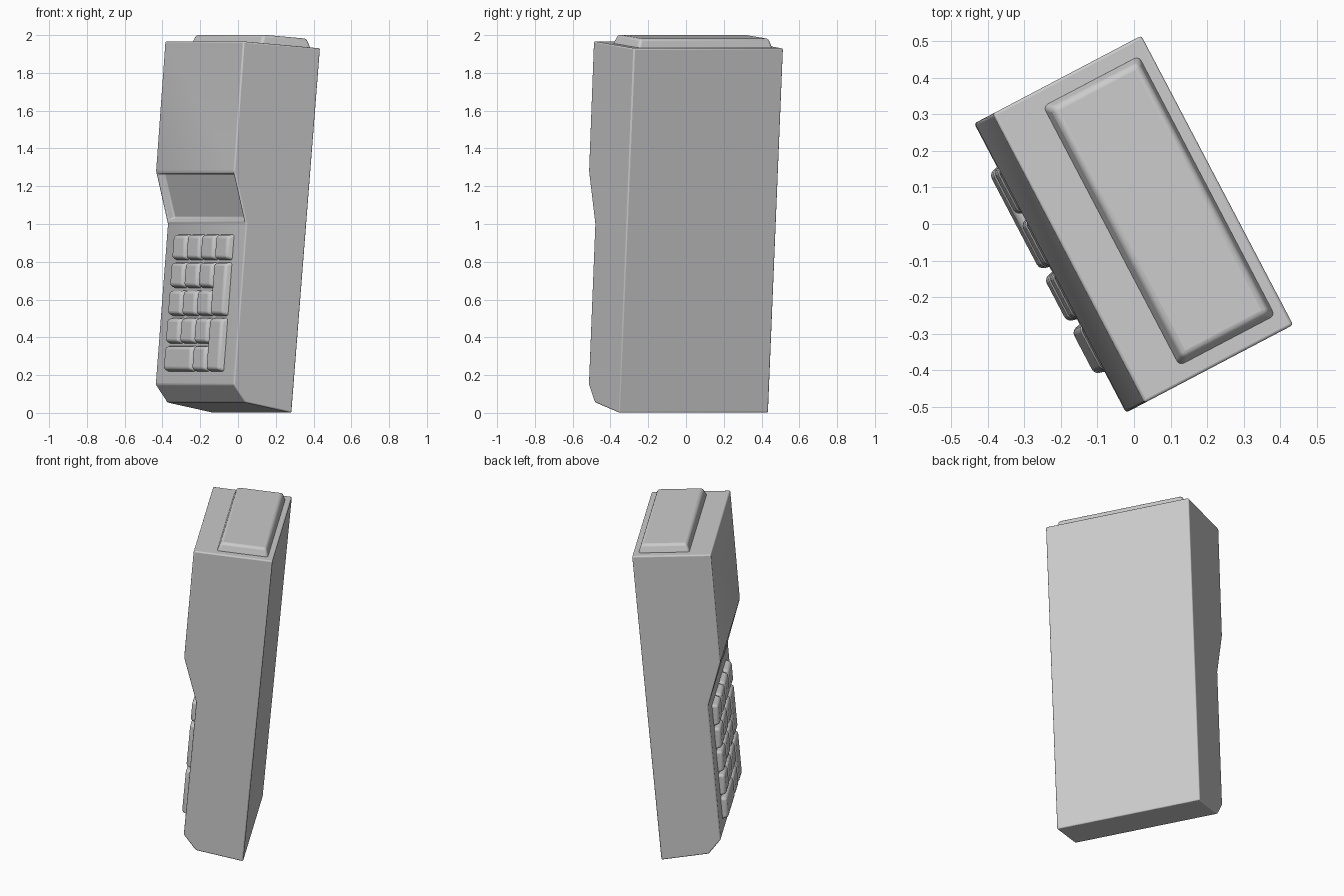
import bpy, bmesh, math
from mathutils import Matrix, Vector

if "Cube" in bpy.data.objects:
    bpy.data.objects.remove(bpy.data.objects["Cube"])

HALF = 0.447                       # half width of the body
TURN = Matrix.Rotation(math.radians(-62.3), 4, 'Z')

grey = bpy.data.materials.new("plain grey")
grey.diffuse_color = (0.6, 0.6, 0.6, 1)
grey.use_nodes = True
grey.node_tree.nodes["Principled BSDF"].inputs["Base Color"].default_value = grey.diffuse_color


def finish(name, bm, bevel, limit):
    bmesh.ops.recalc_face_normals(bm, faces=bm.faces)
    bm.transform(TURN)
    mesh = bpy.data.meshes.new(name)
    bm.to_mesh(mesh)
    bm.free()
    ob = bpy.data.objects.new(name, mesh)
    bpy.context.collection.objects.link(ob)
    mesh.materials.append(grey)
    mod = ob.modifiers.new("rounded edges", 'BEVEL')
    mod.width, mod.segments = bevel, 3
    mod.limit_method, mod.angle_limit = 'ANGLE', math.radians(limit)
    bpy.context.view_layer.objects.active = ob
    ob.select_set(True)
    bpy.ops.object.shade_smooth_by_angle(angle=math.radians(35))
    ob.select_set(False)
    return ob


def surface_frame(y, z, dy, dz):
    """Frame lying on a sloped face: X sideways, Y along the slope, Z outward."""
    x, t = Vector((1, 0, 0)), Vector((0, dy, dz)).normalized()
    m = Matrix((x, t, x.cross(t))).transposed().to_4x4()
    m.translation = (0, y, z)
    return m


def block(name, frame, x0, x1, y0, y1, height, taper, bevel):
    """Tapered, rounded block standing on a sloped face."""
    bm = bmesh.new()
    rings = []
    for h, t in ((-0.01, 0), (height, taper)):
        rings.append([bm.verts.new((x, y, h)) for x, y in (
            (x0 + t, y0 + t), (x1 - t, y0 + t), (x1 - t, y1 - t), (x0 + t, y1 - t))])
    low, top = rings
    bm.faces.new(low)
    bm.faces.new(top)
    for i in range(4):
        j = (i + 1) % 4
        bm.faces.new((low[i], low[j], top[j], top[i]))
    bm.transform(frame)
    return finish(name, bm, bevel, 25)


# body: side profile extruded across the width
profile = [(0.087, 0.0), (0.258, 1.93), (-0.202, 1.967), (-0.258, 1.28),
           (-0.187, 1.0), (-0.26, 0.15), (-0.19, 0.055)]
bm = bmesh.new()
left = [bm.verts.new((-HALF, y, z)) for y, z in profile]
right = [bm.verts.new((HALF, y, z)) for y, z in profile]
bm.faces.new(left)
bm.faces.new(right)
sides = []
for i in range(len(profile)):
    j = (i + 1) % len(profile)
    sides.append(bm.faces.new((left[i], left[j], right[j], right[i])))
bmesh.ops.recalc_face_normals(bm, faces=bm.faces)
# sunken display on the overhanging face
display = sides[3]
bmesh.ops.inset_region(bm, faces=[display], thickness=0.022)
bmesh.ops.inset_region(bm, faces=[display], thickness=0.012, depth=-0.04)
finish("body", bm, 0.016, 12)

# raised panel on the top
top = surface_frame(0.08, 1.945, 0.46, -0.037)
block("top_panel", top, -0.405, 0.405, -0.155, 0.15, 0.047, 0.02, 0.014)

# keypad: (column, row, columns wide, rows high), row 0 at the top
PITCH_X, PITCH_Z, GAP = 0.162, 0.148, 0.003
keys = [(c, r, 1, 1) for r in range(4) for c in range(3)]
keys += [(3, 0, 1, 1), (3, 1, 1, 2), (3, 3, 1, 2), (0, 4, 2, 1), (2, 4, 1, 1)]
pad = surface_frame(-0.1913, 0.95, 0.073, 0.85)
for n, (c, r, w, h) in enumerate(keys):
    x = -0.32 + c * PITCH_X
    y = -r * PITCH_Z
    block(f"key_{n + 1}", pad, x + GAP, x + w * PITCH_X - GAP,
          y - h * PITCH_Z + GAP, y - GAP, 0.035, 0.012, 0.014)
